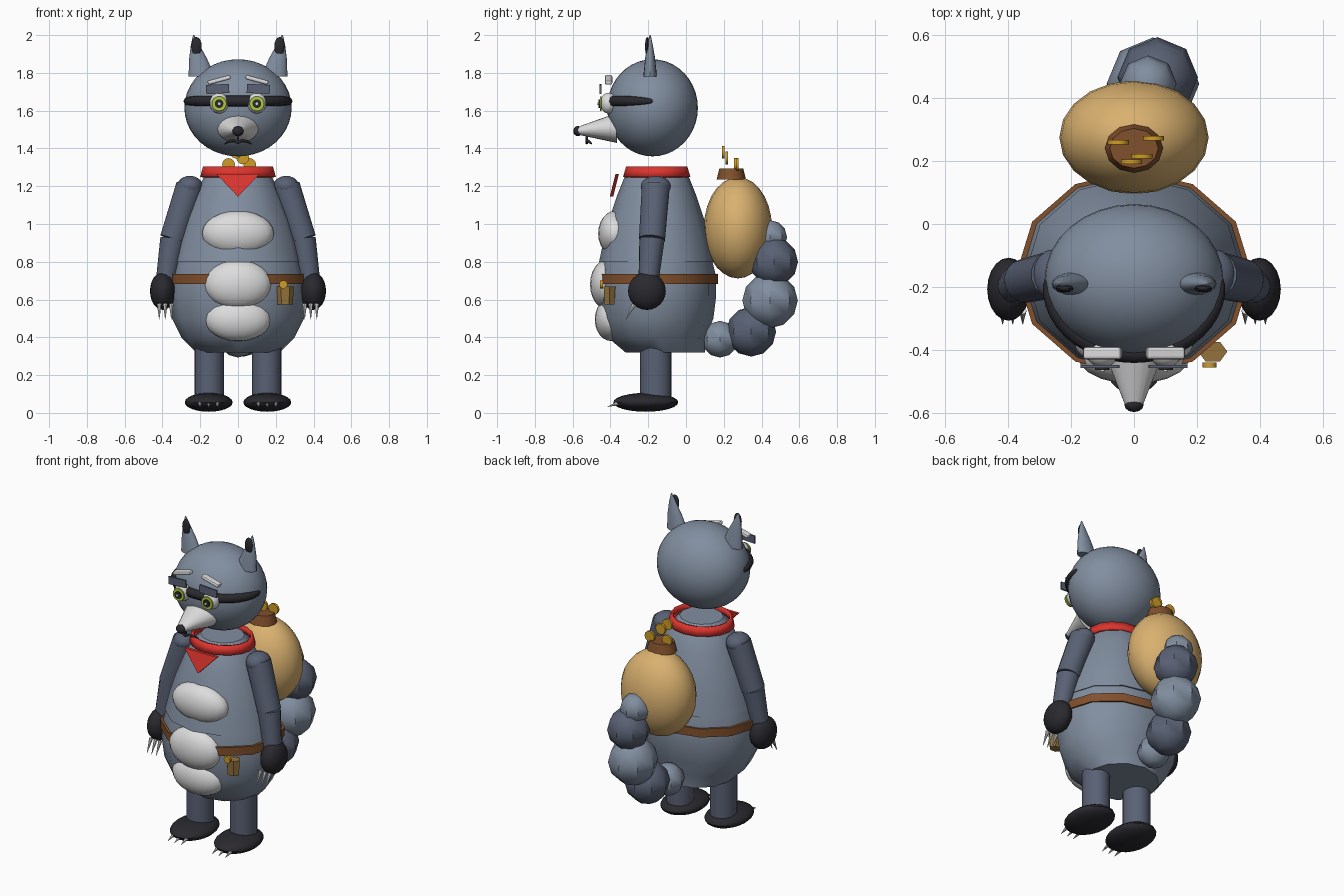
import bpy, bmesh
from math import sin, cos, pi, radians
from mathutils import Vector, Matrix

if "Cube" in bpy.data.objects:
    bpy.data.objects.remove(bpy.data.objects["Cube"])


def material(name, r, g, b):
    m = bpy.data.materials.new(name)
    m.use_nodes = True
    m.diffuse_color = (r, g, b, 1)
    m.node_tree.nodes["Principled BSDF"].inputs["Base Color"].default_value = (r, g, b, 1)
    return m


GREY = material("blue_grey_fur", .22, .27, .35)
SLATE = material("dark_slate_fur", .10, .12, .175)
BLACK = material("charcoal", .022, .022, .028)
WHITE = material("off_white", .72, .72, .72)
RED = material("scarf_red", .72, .035, .027)
BROWN = material("leather_brown", .22, .08, .025)
TAN = material("sack_tan", .70, .44, .16)
GOLD = material("coin_gold", .62, .34, .02)
LIME = material("eye_lime", .42, .60, .04)
POUCH = material("pouch_brown", .30, .17, .045)


def finish(name, bm, mat, smooth=True):
    bmesh.ops.recalc_face_normals(bm, faces=bm.faces)
    me = bpy.data.meshes.new(name)
    bm.to_mesh(me)
    bm.free()
    me.materials.append(mat)
    ob = bpy.data.objects.new(name, me)
    bpy.context.collection.objects.link(ob)
    if smooth:
        bpy.ops.object.select_all(action='DESELECT')
        ob.select_set(True)
        bpy.context.view_layer.objects.active = ob
        bpy.ops.object.shade_smooth_by_angle(angle=radians(40))
    return ob


def ellipsoid(name, loc, size, mat, seg=20, rings=12):
    bm = bmesh.new()
    bmesh.ops.create_uvsphere(bm, u_segments=seg, v_segments=rings, radius=1)
    bm.transform(Matrix.Translation(loc) @ Matrix.Diagonal((*size, 1)))
    return finish(name, bm, mat)


def loft(name, rings, mat, n=12, caps=True):
    """Skin elliptical rings given as (cx, cy, z, rx, ry)."""
    bm = bmesh.new()
    loops = [[bm.verts.new((cx + rx * cos(2 * pi * i / n), cy + ry * sin(2 * pi * i / n), z))
              for i in range(n)] for cx, cy, z, rx, ry in rings]
    for a, b in zip(loops, loops[1:]):
        for i in range(n):
            j = (i + 1) % n
            bm.faces.new((a[i], a[j], b[j], b[i]))
    if caps:
        bm.faces.new(loops[0])
        bm.faces.new(loops[-1])
    return finish(name, bm, mat)


def taper(name, a, b, r1, r2, mat, n=16, wide=1):
    """Straight cone or cylinder from point a to point b."""
    a, b = Vector(a), Vector(b)
    d = b - a
    bm = bmesh.new()
    bmesh.ops.create_cone(bm, cap_ends=True, segments=n, radius1=r1, radius2=r2, depth=d.length)
    bm.transform(Matrix.Translation((a + b) / 2) @ d.to_track_quat('Z', 'Y').to_matrix().to_4x4()
                 @ Matrix.Diagonal((wide, 1, 1, 1)))
    return finish(name, bm, mat)


def box(name, loc, size, tilt, mat):
    bm = bmesh.new()
    bmesh.ops.create_cube(bm, size=1)
    bm.transform(Matrix.Translation(loc) @ Matrix.Rotation(tilt, 4, 'Y') @ Matrix.Diagonal((*size, 1)))
    return finish(name, bm, mat, False)


def tube(name, points, radius, mat):
    """Round tube through (x, y, z, thickness factor) points."""
    cu = bpy.data.curves.new(name, 'CURVE')
    cu.dimensions = '3D'
    cu.bevel_depth = radius
    cu.bevel_resolution = 2
    cu.use_fill_caps = True
    sp = cu.splines.new('POLY')
    sp.points.add(len(points) - 1)
    for p, (x, y, z, f) in zip(sp.points, points):
        p.co = (x, y, z, 1)
        p.radius = f
    cu.materials.append(mat)
    ob = bpy.data.objects.new(name, cu)
    bpy.context.collection.objects.link(ob)
    bpy.ops.object.select_all(action='DESELECT')
    ob.select_set(True)
    bpy.context.view_layer.objects.active = ob
    bpy.ops.object.convert(target='MESH')
    bpy.ops.object.shade_smooth_by_angle(angle=radians(50))


# Body
CY = -.155
hips = [(.32, .22, .21), (.4, .30, .26), (.5, .35, .30), (.62, .367, .315), (.72, .36, .315), (.82, .335, .29)]
chest = [(.80, .345, .305), (.92, .315, .28), (1.03, .28, .25), (1.15, .23, .21), (1.25, .18, .17), (1.30, .13, .12)]
loft("hips", [(0, -.11 if z < .35 else CY, z, rx, ry) for z, rx, ry in hips], GREY)
loft("chest", [(0, CY, z, rx, ry) for z, rx, ry in chest], GREY)
loft("belt", [(0, CY, z, .373, .325) for z in (.682, .735)], BROWN)
ellipsoid("chest_patch", (0, -.375, .95), (.19, .09, .12), WHITE)
ellipsoid("belly_patch_upper", (0, -.42, .68), (.178, .088, .13), WHITE)
ellipsoid("belly_patch_lower", (0, -.395, .495), (.175, .088, .115), WHITE)

# Scarf
scarf = loft("scarf", [(0, CY, 1.25, .20, .178), (0, CY, 1.305, .185, .162)], RED, 16, False)
scarf.modifiers.new("thickness", 'SOLIDIFY').thickness = .015
bm = bmesh.new()
knot = [bm.verts.new(p) for p in ((-.115, -.355, 1.265), (.115, -.355, 1.265), (0, -.385, 1.145))]
flap = bmesh.ops.extrude_face_region(bm, geom=[bm.faces.new(knot)])
bmesh.ops.translate(bm, vec=(0, -.018, 0), verts=[v for v in flap["geom"] if isinstance(v, bmesh.types.BMVert)])
finish("scarf_flap", bm, RED, False)

# Head
ellipsoid("head", (0, -.177, 1.615), (.284, .24, .257), GREY, 32, 20)
taper("muzzle", (0, -.37, 1.507), (0, -.575, 1.493), .078, .02, WHITE, 20, 1.4)
ellipsoid("nose", (0, -.573, 1.492), (.031, .024, .027), BLACK, 12, 8)
tube("mouth", [(-.07, -.5, 1.425, .5), (-.05, -.515, 1.437, 1), (-.02, -.525, 1.443, 1), (0, -.525, 1.43, 1),
               (.02, -.525, 1.443, 1), (.05, -.515, 1.437, 1), (.07, -.5, 1.425, .5)], .008, BLACK)
box("mouth_line", (0, -.525, 1.445), (.01, .012, .04), 0, BLACK)
arc = [i / 12 for i in range(-12, 13)]
tube("mask", [(.273 * sin(1.66 * t), -.177 - .235 * cos(1.66 * t), 1.65, max(.05, (1 - t ** 4) ** .5))
              for t in arc], .029, BLACK)

for s, side in ((1, "left"), (-1, "right")):
    # Face
    ellipsoid(side + "_eye", (s * .1, -.41, 1.64), (.05, .045, .055), WHITE)
    for part, y, r, mat in (("iris", -.456, .039, LIME), ("pupil", -.463, .023, BLACK), ("glint", -.468, .007, WHITE)):
        taper(f"{side}_{part}", (s * .1, y + .009, 1.637), (s * .1, y, 1.637), r, r, mat)
    box(side + "_eyelid", (s * .108, -.452, 1.715), (.122, .01, .048), s * .05, SLATE)
    brow = box(side + "_brow", (s * .1, -.41, 1.763), (.125, .04, .024), s * .26, WHITE)
    bevel = brow.modifiers.new("rounding", 'BEVEL')
    bevel.width, bevel.segments = .009, 2

    # Ears
    loft(side + "_ear", [(s * .192, -.19, 1.78, .07, .036), (s * .212, -.19, 1.88, .046, .026),
                         (s * .227, -.19, 1.95, .022, .014), (s * .235, -.19, 2.0, .003, .003)], GREY, 16)
    ellipsoid(side + "_inner_ear", (s * .22, -.205, 1.94), (.028, .012, .05), BLACK, 12, 8)

    # Arms and hands
    shoulder, elbow, wrist = (s * .255, -.16, 1.2), (s * .345, -.18, .92), (s * .385, -.2, .68)
    ellipsoid(side + "_shoulder", shoulder, (.068, .08, .055), SLATE, 16, 10)
    taper(side + "_upper_arm", shoulder, elbow, .075, .07, SLATE)
    taper(side + "_forearm", elbow, wrist, .067, .052, SLATE)
    ellipsoid(side + "_hand", (s * .398, -.207, .645), (.068, .1, .1), BLACK)
    for k in (-1, 0, 1):
        taper(side + "_hand_claw", (s * (.385 + .032 * k), -.275, .575), (s * (.385 + .032 * k), -.318, .495),
              .012, .001, WHITE, 8)

    # Legs and feet
    loft(side + "_leg", [(s * .152, -.16, z, .078, .083) for z in (.05, .4)], SLATE, 16)
    ellipsoid(side + "_foot", (s * .155, -.213, .056), (.127, .172, .05), BLACK)
    for k in (-1, 0, 1):
        taper(side + "_toe_claw", (s * .155 + .046 * k, -.345, .055), (s * .155 + .046 * k, -.415, .033),
              .014, .001, WHITE, 8)

# Belt pouch
loft("pouch", [(.25, -.405, .575, .04, .03), (.25, -.405, .67, .046, .036)], POUCH, 6)
taper("pouch_coin", (.24, -.44, .68), (.24, -.455, .68), .022, .022, GOLD, 12)

# Sack of coins
ellipsoid("sack", (0, .275, .98), (.237, .18, .268), TAN, 20, 14)
loft("sack_neck", [(0, .24, 1.235, .092, .078), (0, .24, 1.295, .077, .063)], BROWN)
for x, y, z in ((-.05, .26, 1.315), (.062, .272, 1.315), (.025, .215, 1.35), (-.008, .197, 1.38)):
    taper("coin", (x, y - .007, z), (x, y + .007, z), .034, .034, GOLD, 12)

# Ringed tail
tail = [(0, .18, .39, .097), (.03, .345, .43, .132), (.06, .445, .595, .147),
        (.075, .465, .80, .128), (.045, .445, .93, .09)]
for i, (x, y, z, r) in enumerate(tail):
    ellipsoid(f"tail_ring_{i + 1}", (x, y, z), (r, r, r), SLATE if i % 2 else GREY, 8, 6)
